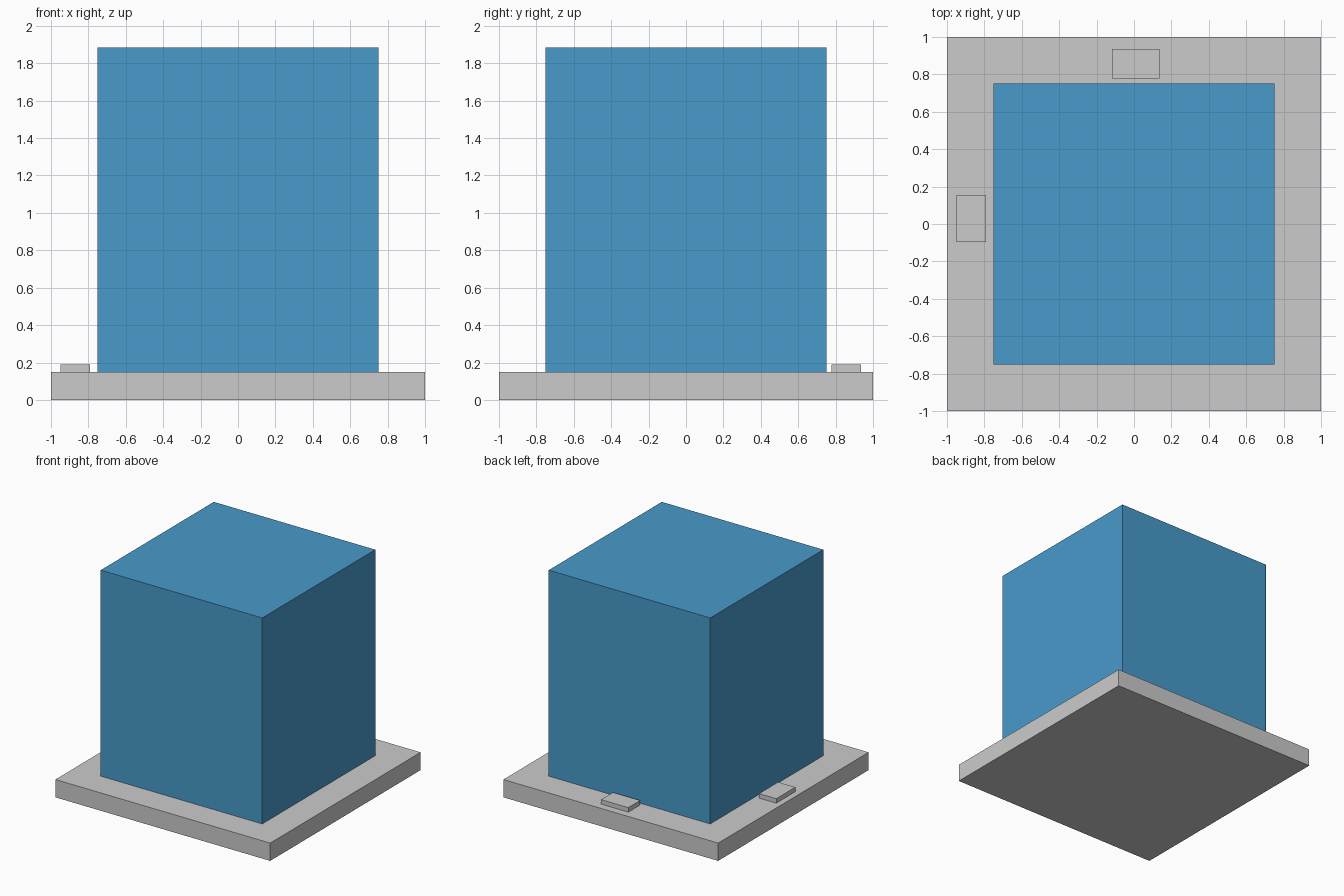
import bpy

if "Cube" in bpy.data.objects:
    bpy.data.objects.remove(bpy.data.objects["Cube"])


def box(name, x, y, z, material=None):
    """Add a box spanning the given (low, high) ranges."""
    bpy.ops.mesh.primitive_cube_add(size=1, location=[sum(r) / 2 for r in (x, y, z)])
    ob = bpy.context.object
    ob.name = name
    ob.scale = [r[1] - r[0] for r in (x, y, z)]
    bpy.ops.object.transform_apply(location=False, rotation=False, scale=True)
    if material:
        ob.data.materials.append(material)
    return ob


blue = bpy.data.materials.new("blue")
blue.diffuse_color = (0.065, 0.323, 0.597, 1)
blue.use_nodes = True
blue.node_tree.nodes["Principled BSDF"].inputs["Base Color"].default_value = blue.diffuse_color

BASE_TOP, TAB_TOP, BLOCK_TOP = 0.15, 0.188, 1.884

# Square base plate and the tall block standing on it
box("base_plate", (-1, 1), (-1, 1), (0, BASE_TOP))
box("main_block", (-0.752, 0.752), (-0.752, 0.752), (BASE_TOP, BLOCK_TOP), blue)

# Small raised pads on the left and back margins of the plate
box("left_pad", (-0.95, -0.79), (-0.097, 0.156), (BASE_TOP, TAB_TOP))
box("back_pad", (-0.118, 0.135), (0.778, 0.936), (BASE_TOP, TAB_TOP))
